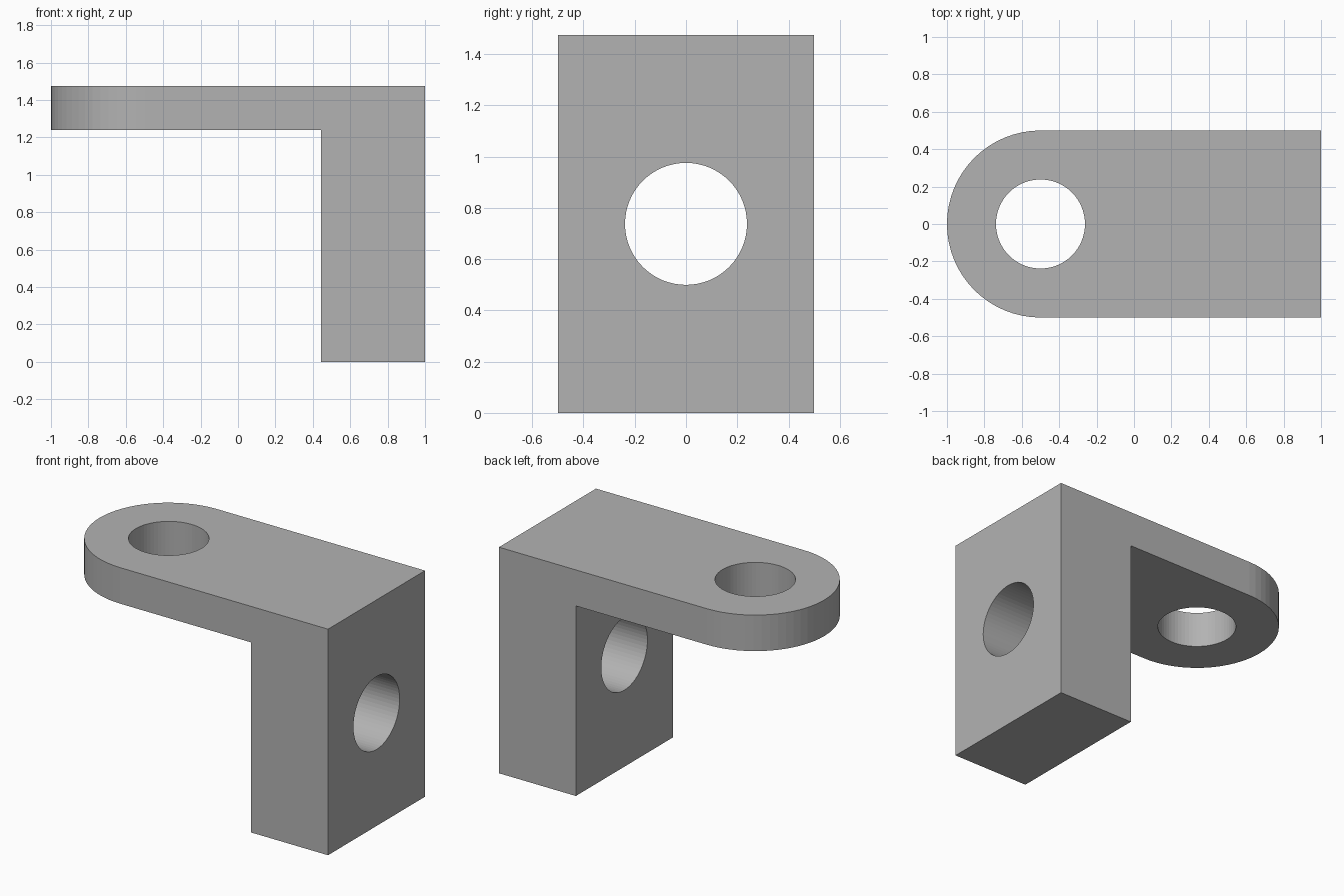
import bpy, bmesh
from math import sin, cos, pi, radians
from mathutils import Matrix, Vector

cube = bpy.data.objects.get("Cube")
if cube:
    bpy.data.objects.remove(cube)

HALF, TOP, PLATE_Z, BLOCK_X = 0.5, 1.475, 1.24, 0.445
HOLE_R, SEGMENTS = 0.238, 64

grey = bpy.data.materials.new("plain grey")
grey.use_nodes = True
colour = (0.45, 0.45, 0.45, 1)
grey.diffuse_color = colour
grey.node_tree.nodes["Principled BSDF"].inputs["Base Color"].default_value = colour


def add_object(name, bm):
    bmesh.ops.recalc_face_normals(bm, faces=bm.faces)
    mesh = bpy.data.meshes.new(name)
    bm.to_mesh(mesh)
    bm.free()
    mesh.materials.append(grey)
    obj = bpy.data.objects.new(name, mesh)
    bpy.context.collection.objects.link(obj)
    return obj


def raise_face(bm, face, height):
    """Extrude a face vertically and return the moved face."""
    new = bmesh.ops.extrude_face_region(bm, geom=[face])["geom"]
    verts = [g for g in new if isinstance(g, bmesh.types.BMVert)]
    bmesh.ops.translate(bm, verts=verts, vec=(0, 0, height))


def cut_hole(target, location, axis):
    """Drill a round hole through the target."""
    bm = bmesh.new()
    turn = Vector((0, 0, 1)).rotation_difference(Vector(axis)).to_matrix().to_4x4()
    bmesh.ops.create_cone(bm, cap_ends=True, segments=SEGMENTS, radius1=HOLE_R,
                          radius2=HOLE_R, depth=0.9,
                          matrix=Matrix.Translation(location) @ turn)
    cutter = add_object("hole_cutter", bm)
    cutter.hide_render = True
    mod = target.modifiers.new("hole", 'BOOLEAN')
    mod.operation, mod.solver, mod.object = 'DIFFERENCE', 'EXACT', cutter
    bpy.context.view_layer.objects.active = target
    bpy.ops.object.modifier_apply(modifier=mod.name)
    bpy.data.objects.remove(cutter)


# Rounded plate and square block outline, sharing one seam
bm = bmesh.new()
steps = SEGMENTS // 2
arc = [bm.verts.new((-HALF - HALF * sin(pi * i / steps),
                     HALF * cos(pi * i / steps), PLATE_Z)) for i in range(steps + 1)]
seam = [bm.verts.new((BLOCK_X, y, PLATE_Z)) for y in (-HALF, HALF)]
end = [bm.verts.new((1, y, PLATE_Z)) for y in (-HALF, HALF)]
plate = bm.faces.new(arc + seam)
block = bm.faces.new([seam[0], end[0], end[1], seam[1]])

# Plate thickness upward, block leg downward
new = bmesh.ops.extrude_face_region(bm, geom=[plate, block], use_keep_orig=True)["geom"]
bmesh.ops.translate(bm, vec=(0, 0, TOP - PLATE_Z),
                    verts=[g for g in new if isinstance(g, bmesh.types.BMVert)])
raise_face(bm, block, -PLATE_Z)
bmesh.ops.dissolve_limit(bm, angle_limit=radians(0.5), verts=bm.verts, edges=bm.edges)
bracket = add_object("angle_bracket", bm)

# Bolt holes through the plate and the block
cut_hole(bracket, (-HALF, 0, (TOP + PLATE_Z) / 2), (0, 0, 1))
cut_hole(bracket, ((1 + BLOCK_X) / 2, 0, TOP / 2), (1, 0, 0))
